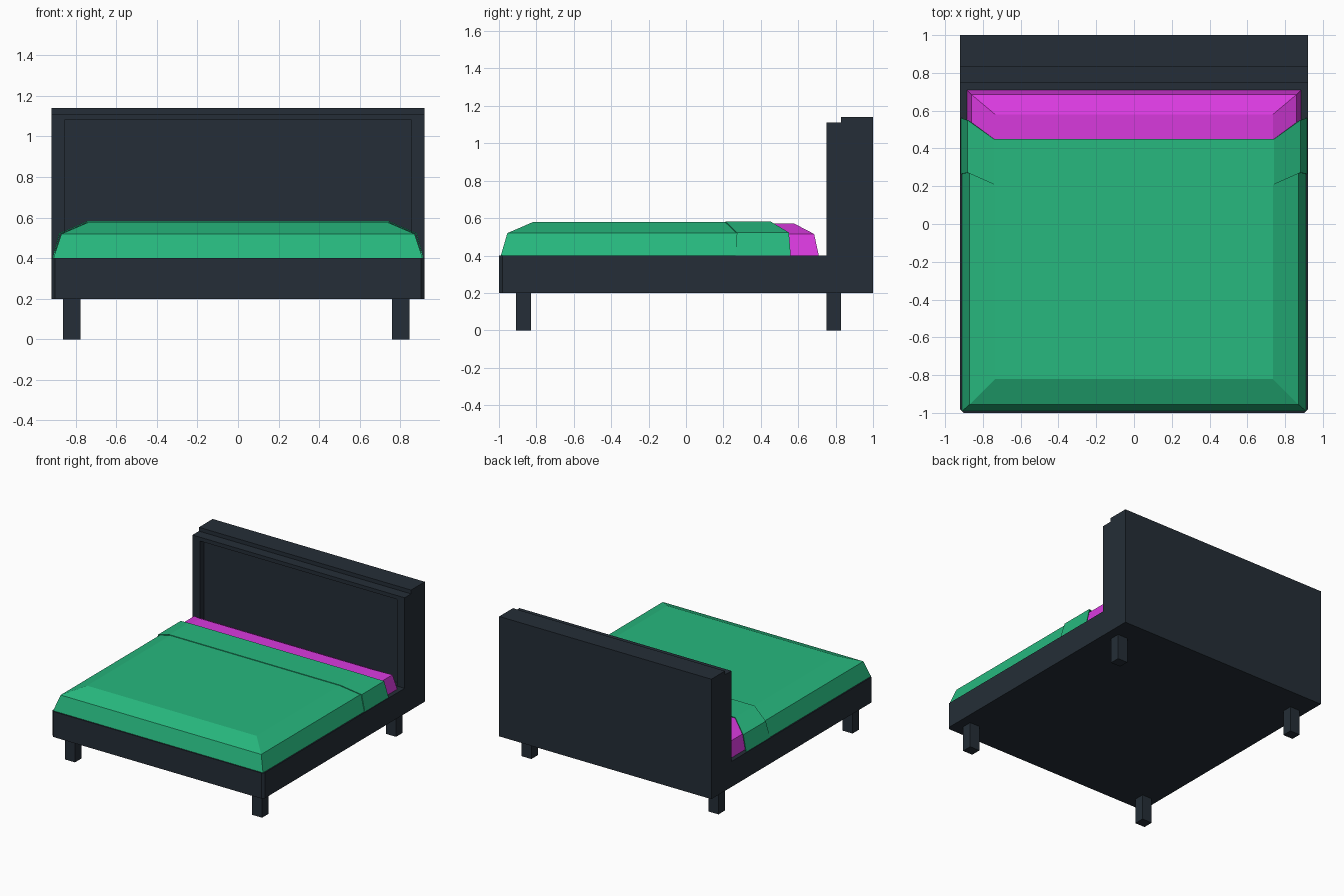
import bpy, bmesh

if "Cube" in bpy.data.objects:
    bpy.data.objects.remove(bpy.data.objects["Cube"])


def material(name, rgb):
    m = bpy.data.materials.new(name)
    m.diffuse_color = (*rgb, 1)
    m.use_nodes = True
    m.node_tree.nodes["Principled BSDF"].inputs["Base Color"].default_value = m.diffuse_color
    return m


DARK = material("dark slate", (0.018, 0.027, 0.038))
GREEN = material("green cloth", (0.020, 0.479, 0.209))
PINK = material("magenta cloth", (0.694, 0.042, 0.730))


def make(name, bm, mat):
    bmesh.ops.recalc_face_normals(bm, faces=bm.faces)
    me = bpy.data.meshes.new(name)
    bm.to_mesh(me)
    bm.free()
    ob = bpy.data.objects.new(name, me)
    bpy.context.collection.objects.link(ob)
    me.materials.append(mat)
    return ob


def box(name, x0, x1, y0, y1, z0, z1, mat):
    bm = bmesh.new()
    bmesh.ops.create_cube(bm, size=1)
    for v in bm.verts:
        v.co = (x1 if v.co.x > 0 else x0, y1 if v.co.y > 0 else y0, z1 if v.co.z > 0 else z0)
    return make(name, bm, mat)


def draped(name, levels, mat, front=True, back=False):
    """Stack of rectangles (half width, front y, back y, z), skinned and capped on top."""
    bm = bmesh.new()
    rings = [[bm.verts.new(p) for p in ((x, yb, z), (x, yf, z), (-x, yf, z), (-x, yb, z))]
             for x, yf, yb, z in levels]
    sides = [0, 2] + ([1] if front else []) + ([3] if back else [])
    for a, b in zip(rings, rings[1:]):
        for i in sides:
            j = (i + 1) % 4
            bm.faces.new((a[i], a[j], b[j], b[i]))
    bm.faces.new(rings[-1])
    if back:
        bm.faces.new(rings[0][::-1])
    ob = make(name, bm, mat)
    # recalc on an open sheet can flip it: make the top face look up
    if ob.data.polygons[len(ob.data.polygons) - (2 if back else 1)].normal.z < 0:
        ob.data.flip_normals()
    return ob


# Bed frame and headboard: one side profile pushed across the width
W = 0.92
profile = [(-1, .2), (1, .2), (1, 1.14), (.83, 1.14), (.83, 1.11), (.75, 1.11), (.75, .4), (-1, .4)]
bm = bmesh.new()
face = bm.faces.new([bm.verts.new((-W, y, z)) for y, z in profile])
ext = bmesh.ops.extrude_face_region(bm, geom=[face])
for v in ext["geom"]:
    if isinstance(v, bmesh.types.BMVert):
        v.co.x = W
# clipped front corners
corners = [e for e in bm.edges if all(v.co.y < -.99 for v in e.verts)
           and abs(e.verts[0].co.z - e.verts[1].co.z) > .1]
bmesh.ops.bevel(bm, geom=corners, offset=.018, segments=1, affect='EDGES')
frame = make("bed_frame", bm, DARK)

# Recessed headboard panel
cutter = box("panel_cutter", -.855, .855, .70, .80, .401, 1.08, DARK)
cutter.hide_render = True
cutter.hide_viewport = False
mod = frame.modifiers.new("panel recess", 'BOOLEAN')
mod.operation = 'DIFFERENCE'
mod.solver = 'EXACT'
mod.object = cutter
bpy.context.view_layer.objects.active = frame
bpy.ops.object.modifier_apply(modifier=mod.name)
bpy.data.objects.remove(cutter)

# Legs
for side, x in (("left", -.82), ("right", .803)):
    for end, y in (("front", -.87), ("back", .79)):
        box(f"{end}_{side}_leg", x - .043, x + .043, y - .04, y + .04, 0, .205, DARK)

# Mattress
draped("mattress", [(.885, -.96, .71, .4), (.86, -.93, .685, .515), (.735, -.81, .58, .57)], PINK, back=True)

# Blanket, open at the head end
draped("blanket", [(.91, -.99, .54, .4), (.87, -.955, .53, .52), (.735, -.82, .43, .578)], GREEN)

# Folded-back band lying over the blanket, with thin cloth thickness
fold = draped("blanket_fold", [(.915, .265, .56, .4), (.882, .272, .55, .523), (.742, .21, .45, .583)],
              GREEN, front=False)
sol = fold.modifiers.new("cloth thickness", 'SOLIDIFY')
sol.thickness = .006
sol.offset = -1
